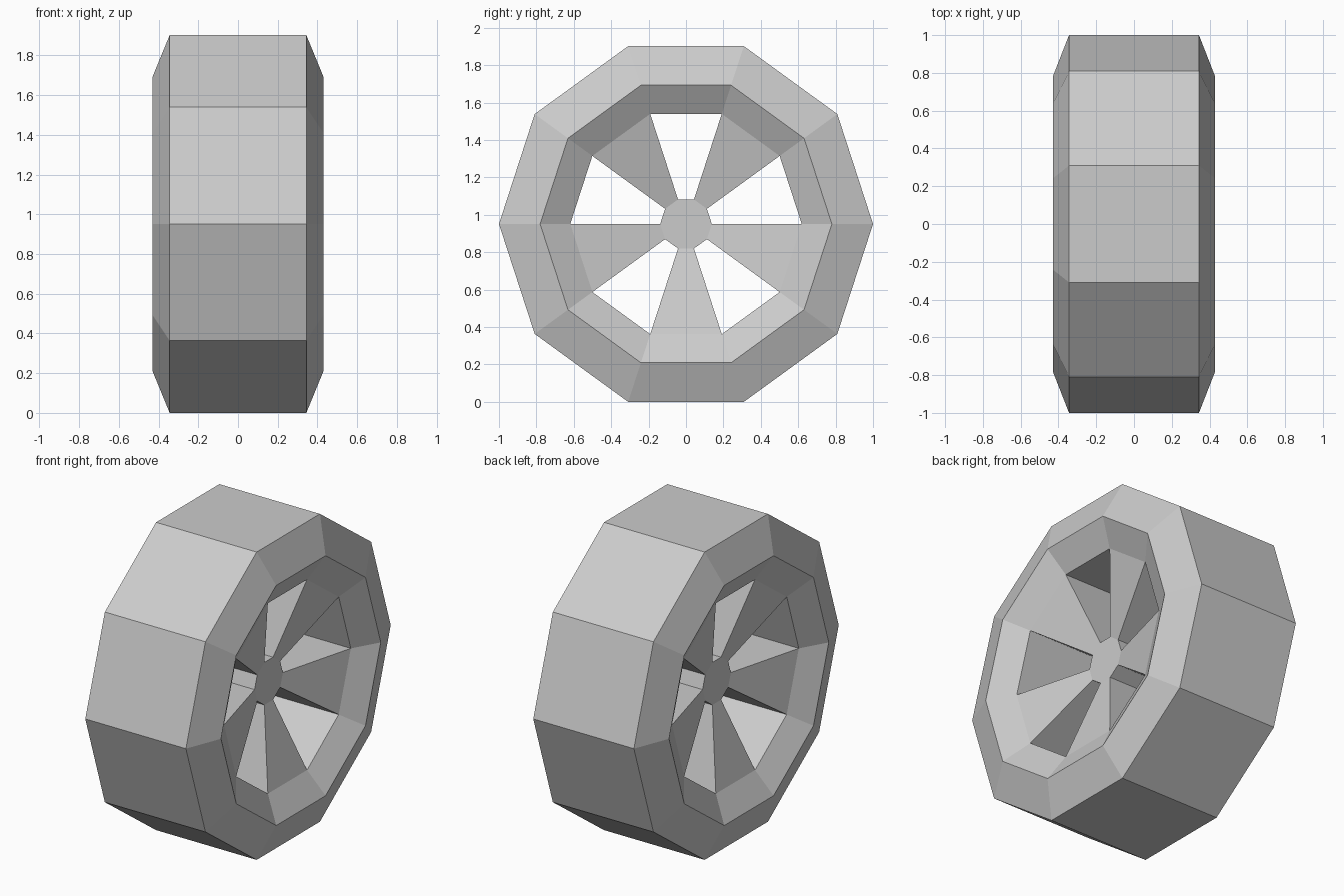
import bpy, bmesh
from math import cos, sin, pi

if "Cube" in bpy.data.objects:
    bpy.data.objects.remove(bpy.data.objects["Cube"])

SIDES = 10
CENTRE_Z = cos(pi / SIDES)      # flat of the decagon rests on the ground

# half profile (x, radius): tread edge, sidewall lip, rim seat, hub
PROFILE = [(0.344, 1.0), (0.43, 0.78), (0.338, 0.619), (0.21, 0.138)]

bm = bmesh.new()


def ring(x, r):
    return [bm.verts.new((x, r * cos(2 * pi * i / SIDES),
                          CENTRE_Z + r * sin(2 * pi * i / SIDES)))
            for i in range(SIDES)]


def quad(a, b, i):
    j = (i + 1) % SIDES
    bm.faces.new((a[i], a[j], b[j], b[i]))


right = [ring(x, r) for x, r in PROFILE]
left = [ring(-x, r) for x, r in PROFILE]

for i in range(SIDES):
    # tread
    quad(left[0], right[0], i)
    # sidewall bevel and sloping rim on both sides
    for side in (left, right):
        quad(side[0], side[1], i)
        quad(side[1], side[2], i)
    if i % 2:
        # spoke faces
        for side in (left, right):
            quad(side[2], side[3], i)
    else:
        # opening through the wheel: outer, hub and two radial walls
        quad(left[2], right[2], i)
        quad(left[3], right[3], i)
        for k in (i, (i + 1) % SIDES):
            bm.faces.new((left[2][k], right[2][k], right[3][k], left[3][k]))

# hub caps
for side in (left, right):
    bm.faces.new(side[3])

bmesh.ops.recalc_face_normals(bm, faces=bm.faces)
mesh = bpy.data.meshes.new("wheel")
bm.to_mesh(mesh)
bm.free()
wheel = bpy.data.objects.new("wheel", mesh)
bpy.context.collection.objects.link(wheel)
